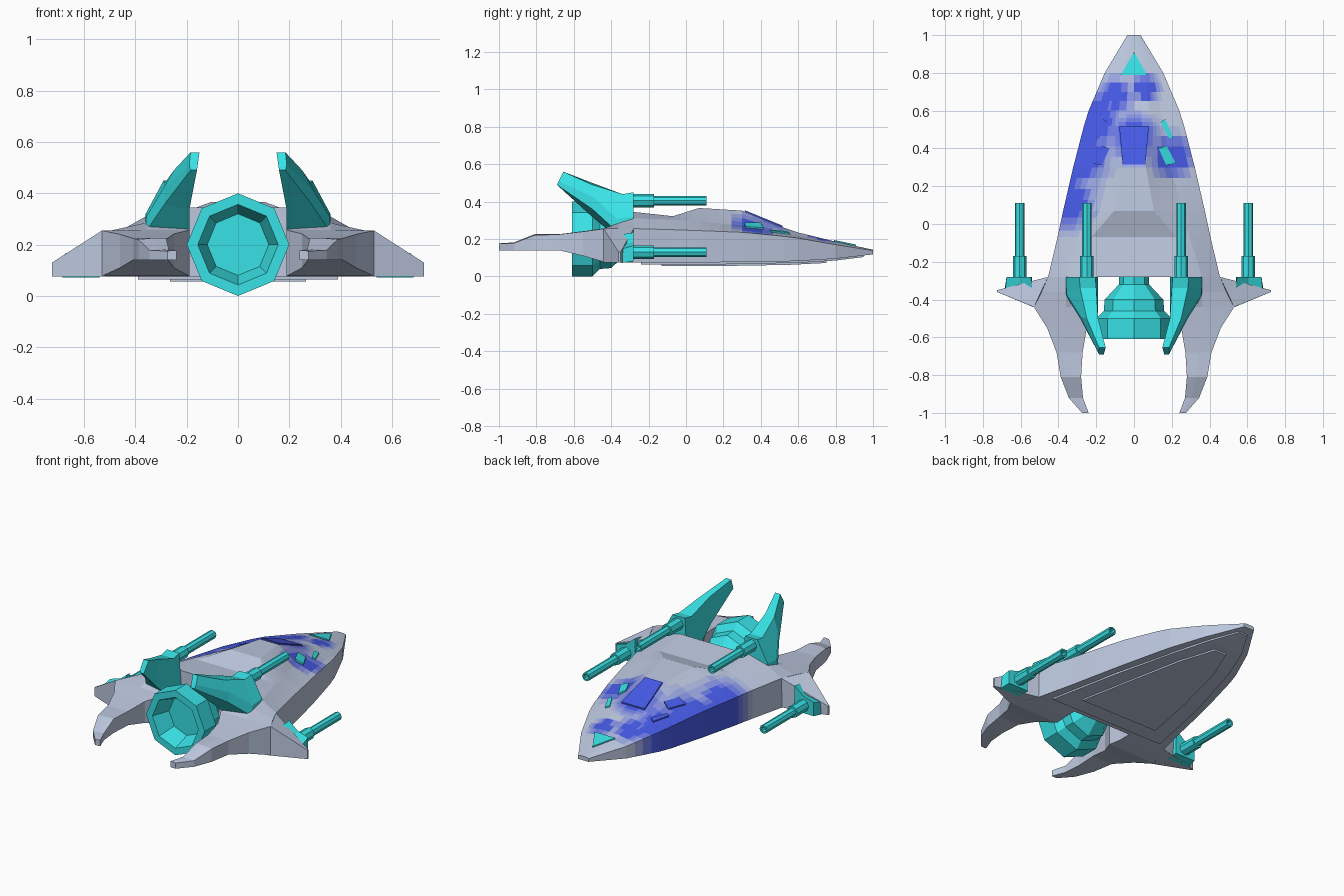
import bpy, bmesh, math
from mathutils import Vector
from mathutils.bvhtree import BVHTree

if "Cube" in bpy.data.objects:
    bpy.data.objects.remove(bpy.data.objects["Cube"])


def material(name, rgb):
    m = bpy.data.materials.new(name)
    m.diffuse_color = (*rgb, 1)
    m.use_nodes = True
    m.node_tree.nodes["Principled BSDF"].inputs["Base Color"].default_value = m.diffuse_color
    return m


GREY, BLUE_RGB = (0.51, 0.58, 0.74), (0.06, 0.1, 0.78)
hull_mat = material("hull_grey", GREY)
teal = material("teal", (0.04, 0.76, 0.79))
blue = material("blue", BLUE_RGB)


def finish(name, bm, mat, mirror=False):
    bmesh.ops.recalc_face_normals(bm, faces=bm.faces)
    me = bpy.data.meshes.new(name)
    bm.to_mesh(me)
    bm.free()
    me.materials.append(mat)
    ob = bpy.data.objects.new(name, me)
    bpy.context.collection.objects.link(ob)
    if mirror:
        ob.modifiers.new("mirror", 'MIRROR').use_mirror_merge = False
    return ob


def loft_bm(rings):
    bm = bmesh.new()
    vs = [[bm.verts.new(p) for p in r] for r in rings]
    n = len(vs[0])
    for a, b in zip(vs, vs[1:]):
        for i in range(n):
            j = (i + 1) % n
            bm.faces.new((a[i], a[j], b[j], b[i]))
    bm.faces.new(vs[0])
    bm.faces.new(vs[-1])
    return bm


def loft(name, rings, mat, mirror=False):
    return finish(name, loft_bm(rings), mat, mirror)


def lathe(name, profile, centre, mat, mirror=False, sides=8):
    # profile of (radius, y) turned about a line parallel to y
    bm = bmesh.new()
    cx, cz = centre
    vs = [bm.verts.new((cx, y, cz + r)) for r, y in profile]
    es = [bm.edges.new(e) for e in zip(vs, vs[1:])]
    bmesh.ops.spin(bm, geom=vs + es, cent=(cx, 0, cz), axis=(0, 1, 0),
                   angle=math.tau, steps=sides, use_duplicate=False)
    bmesh.ops.remove_doubles(bm, verts=bm.verts, dist=1e-4)
    return finish(name, bm, mat, mirror)


# Hull: y, deck x z, shoulder x z, edge x z, bottom z
stations = [
    (1.0, .012, .143, .025, .142, .035, .138, .118),
    (.8, .06, .186, .10, .18, .155, .17, .095),
    (.6, .08, .235, .14, .218, .24, .205, .083),
    (.52, .083, .262, .155, .235, .265, .215, .08),
    (.3, .063, .352, .19, .272, .322, .236, .077),
    (.07, .105, .366, .26, .295, .375, .245, .075),
    (-.07, .225, .322, .295, .305, .405, .25, .075),
    (-.28, .23, .345, .36, .31, .455, .256, .075)]
rings = []
for y, x1, z1, x2, z2, x3, z3, zb in stations:
    half = [(x1, z1), (x2, z2), (x3, z3), (x3, zb)]
    rings.append([(x, y, z) for x, z in half] + [(-x, y, z) for x, z in half[::-1]])
bm = loft_bm(rings)
bmesh.ops.subdivide_edges(bm, edges=list({e for f in bm.faces if len(f.verts) == 4 for e in f.edges}),
                          cuts=3, use_grid_fill=True)
hull = finish("hull", bm, hull_mat)

# Blue paint fading into the grey
SHADES = 6
for k in range(1, SHADES):
    t = k / (SHADES - 1)
    hull.data.materials.append(material(
        f"hull_paint_{k}", [g + (b - g) * t for g, b in zip(GREY, BLUE_RGB)]))
sprays = [(-.24, .55, .24), (-.30, .36, .22), (-.36, .12, .2),
          (.0, .45, .17), (.20, .36, .15), (.06, .72, .10), (-.1, .68, .12)]
for f in hull.data.polygons:
    c, n = f.center, f.normal
    if n.z < -.3 or n.x > .8 or n.y < -.9:
        continue
    b = max(1 - math.hypot(c.x - x, c.y - y) / r for x, y, r in sprays)
    f.material_index = round(min(1, max(0, b * 1.8)) * (SHADES - 1))

# Windows and nose plate, laid on the hull surface
tree = BVHTree.FromPolygons([v.co for v in hull.data.vertices],
                            [p.vertices[:] for p in hull.data.polygons])


def panel(name, pts, mat):
    tops = [tree.ray_cast(Vector((x, y, 2)), Vector((0, 0, -1)))[0] for x, y in pts]
    loft(name, [[p + Vector((0, 0, d)) for p in tops] for d in (-.01, .008)], mat)


panel("nose_plate", [(0, .91), (.07, .79), (-.07, .79)], teal)
panel("windscreen", [(-.078, .515), (.078, .515), (.06, .315), (-.06, .315)], blue)
for s, side, mat in ((1, "right", teal), (-1, "left", blue)):
    panel(f"{side}_front_window", [(s * x, y) for x, y in
          ((.14, .54), (.165, .555), (.207, .46), (.188, .45))], mat)
    panel(f"{side}_rear_window", [(s * x, y) for x, y in
          ((.13, .40), (.172, .415), (.222, .32), (.17, .312))], mat)

# Stepped belly plates: y, half width, bottom z
for name, plate in (("belly_plate", ((-.24, .39, .065), (.2, .30, .065), (.6, .19, .073),
                                     (.8, .115, .085), (.95, .03, .104))),
                    ("belly_inner_plate", ((-.13, .265, .056), (.2, .2, .056),
                                           (.55, .12, .062), (.75, .04, .072)))):
    loft(name, [[(-w, y, z), (w, y, z), (w, y, z + .03), (-w, y, z + .03)]
                for y, w, z in plate], hull_mat)

# Rear prongs: y, inner x, outer x, ridge x, bottom z, outer top z, ridge z
prong = [(-.28, .2, .455, .36, .075, .256, .31),
         (-.36, .2, .49, .36, .075, .256, .285),
         (-.44, .19, .53, .36, .078, .255, .257),
         (-.55, .25, .46, .36, .11, .24, .242),
         (-.68, .272, .41, .34, .14, .225, .226),
         (-.81, .28, .388, .33, .14, .22, .226),
         (-.92, .27, .345, .3, .14, .178, .182),
         (-1.0, .24, .275, .255, .14, .175, .177)]
loft("rear_prong", [[(xi, y, zb), (xo, y, zb), (xo, y, zo), (xr, y, zr), (xi, y, zr)]
                    for y, xi, xo, xr, zb, zo, zr in prong], hull_mat, True)

# Side wing spikes
loft("wing_spike",
     [[(.44, -.28, .075), (.52, -.445, .076), (.53, -.44, .255), (.455, -.28, .256)],
      [(.725, -.35, .075), (.725, -.36, .075), (.725, -.36, .13), (.725, -.35, .13)]],
     hull_mat, True)

# Upswept fins
loft("fin", [
    [(.19, -.28, .25), (.365, -.28, .25), (.36, -.28, .32), (.29, -.28, .45), (.205, -.28, .45)],
    [(.19, -.42, .25), (.36, -.38, .25), (.357, -.37, .31), (.285, -.34, .44), (.2, -.34, .44)],
    [(.19, -.52, .335), (.285, -.5, .36), (.283, -.49, .42), (.25, -.5, .49), (.19, -.5, .5)],
    [(.16, -.69, .49), (.185, -.69, .49), (.19, -.68, .51), (.185, -.655, .56), (.15, -.655, .56)]],
    teal, True)

# Guns and lower gun mounts
gun = [(0, -.3), (.036, -.3), (.036, -.17), (.026, -.17), (.026, .11), (.017, .11), (.017, .04), (0, .04)]
lathe("upper_gun", gun, (.25, .405), teal, True)
lathe("lower_gun", gun, (.605, .13), teal, True)
loft("lower_gun_mount", [
    [(.54, -.28, .082), (.675, -.28, .082), (.675, -.28, .165), (.605, -.28, .185), (.545, -.28, .235)],
    [(.54, -.345, .072), (.685, -.345, .072), (.68, -.335, .15), (.605, -.34, .17), (.54, -.34, .225)]],
    teal, True)

# Hollow eight-sided engine
lathe("engine", [(0, -.5), (.12, -.5), (.157, -.61), (.2, -.61), (.2, -.5), (.16, -.46),
                 (.155, -.4), (.08, -.32), (.08, -.25), (0, -.25)], (0, .2), teal)
